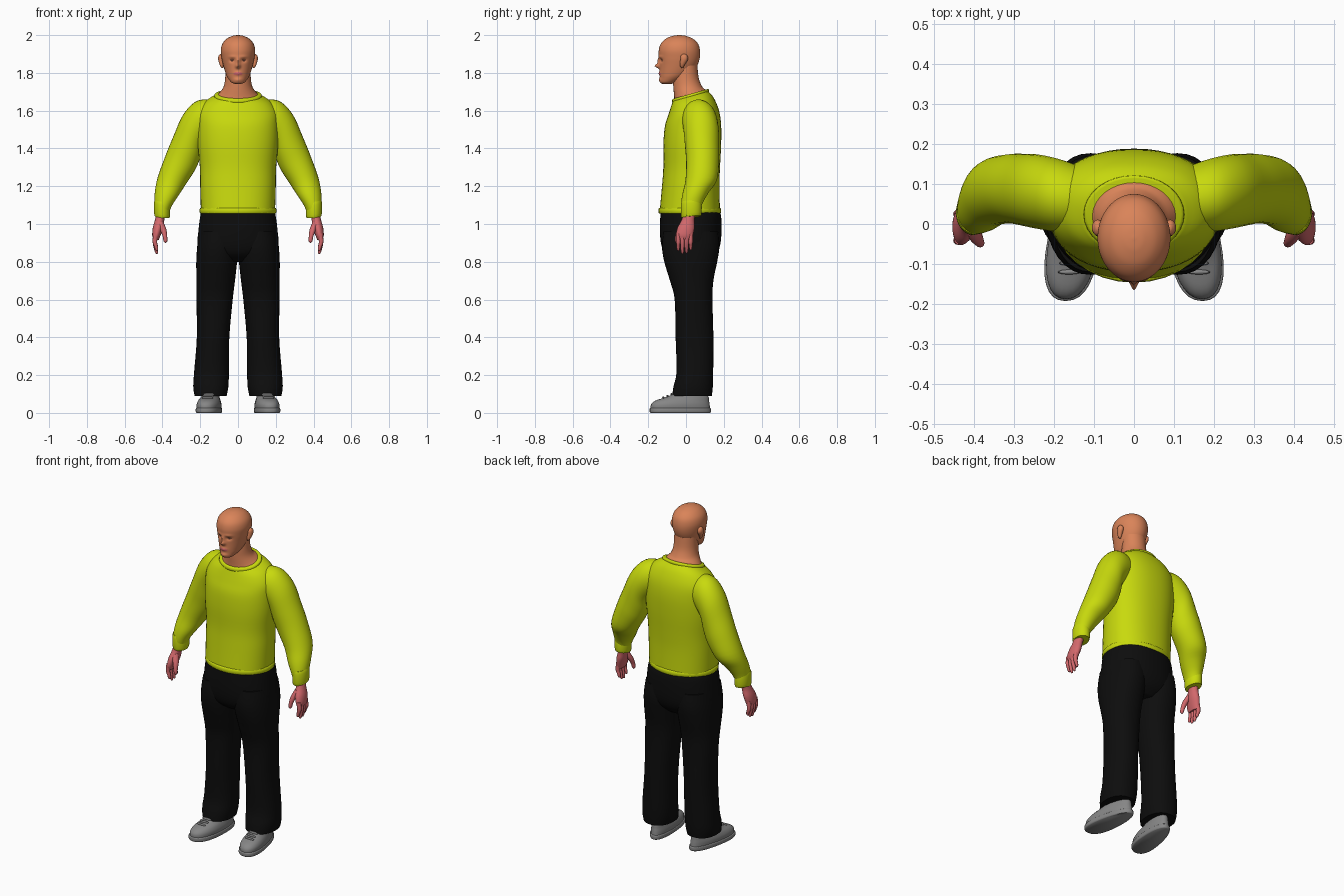
import bpy, bmesh, math
from mathutils import Vector

if "Cube" in bpy.data.objects:
    bpy.data.objects.remove(bpy.data.objects["Cube"], do_unlink=True)


def material(name, red, green, blue):
    mat = bpy.data.materials.new(name)
    mat.use_nodes = True
    mat.diffuse_color = (red, green, blue, 1)
    shader = mat.node_tree.nodes["Principled BSDF"]
    shader.inputs["Base Color"].default_value = mat.diffuse_color
    shader.inputs["Roughness"].default_value = .8
    return mat


SHIRT = material("lime_knit", .58, .7, .004)
SKIN = material("tan_skin", .7, .23, .1)
PINK = material("pink_skin", .65, .14, .15)
BLACK = material("black_cloth", .004, .004, .004)
GREY = material("grey_leather", .24, .24, .24)
DARK = material("dark_brown", .08, .03, .02)


def ring(z, width, depth, y=0, x=0, tilt=0, slope=0):
    """Oval cross-section: half sizes, centre, sideways tilt, rise to the back."""
    return Vector((x, y, z, width, depth, math.radians(tilt), slope))


def interpolate(rings, steps):
    """Smooth curve through all ring values."""
    last = len(rings) - 1
    result = []
    for i in range(last):
        before, start, end, after = (
            rings[min(max(i + offset, 0), last)] for offset in (-1, 0, 1, 2))
        leave, arrive = (end - before) / 2, (after - start) / 2
        for step in range(steps):
            t = step / steps
            result.append(start + leave * t
                          + (3 * (end - start) - 2 * leave - arrive) * t ** 2
                          + (2 * (start - end) + leave + arrive) * t ** 3)
    return result + [rings[last]]


def loft(name, rings, mat, side=1, segments=32, steps=4, power=1.0, deform=None):
    """Closed smooth skin over a stack of rings, mirrored when side is negative."""
    bm = bmesh.new()
    loops = []
    for x, y, z, width, depth, tilt, slope in interpolate(rings, steps):
        loop = []
        for k in range(segments):
            angle = math.tau * k / segments
            u, v = math.cos(angle), math.sin(angle)
            u = math.copysign(abs(u) ** power, u) * width
            v = math.copysign(abs(v) ** power, v) * depth
            point = Vector((x + u * math.cos(tilt), y + v,
                            z + u * math.sin(tilt) + v * slope))
            if deform:
                deform(point)
            point.x *= side
            loop.append(bm.verts.new(point))
        loops.append(loop)
    for low, high in zip(loops, loops[1:]):
        for k in range(segments):
            n = (k + 1) % segments
            bm.faces.new((low[k], low[n], high[n], high[k]))
    bm.faces.new(loops[0])
    bm.faces.new(loops[-1])
    bmesh.ops.recalc_face_normals(bm, faces=bm.faces)
    mesh = bpy.data.meshes.new(name)
    bm.to_mesh(mesh)
    bm.free()
    mesh.materials.append(mat)
    obj = bpy.data.objects.new(name, mesh)
    bpy.context.collection.objects.link(obj)
    bpy.ops.object.select_all(action="DESELECT")
    obj.select_set(True)
    bpy.context.view_layer.objects.active = obj
    bpy.ops.object.shade_smooth_by_angle(angle=math.radians(50))
    return obj


def band(name, z, width, depth, height, bulge, side=1, **placement):
    """Rounded knitted edge around an opening."""
    rows = [(-.5, 0), (-.3, bulge), (.3, bulge), (.5, 0)]
    loft(name, [ring(z + level * height, width + extra, depth + extra, **placement)
                for level, extra in rows], SHIRT, side, steps=2)


# Sweater body with hem and collar
loft("sweater_body", [
    ring(1.06, .196, .16, y=.02), ring(1.2, .2, .152, y=.025),
    ring(1.3, .202, .15, y=.03), ring(1.42, .213, .153, y=.033),
    ring(1.52, .215, .149, y=.037, slope=.03), ring(1.59, .21, .134, y=.04, slope=.1),
    ring(1.645, .175, .113, y=.034, slope=.2), ring(1.676, .125, .094, y=.024, slope=.28),
], SHIRT, segments=48, power=.9)
band("sweater_hem", 1.07, .198, .161, height=.03, bulge=.005, y=.02)
band("sweater_collar", 1.677, .118, .09, height=.024, bulge=.007, y=.024, slope=.28)

# Neck
loft("neck", [
    ring(1.678, .115, .086, y=.024, slope=.28), ring(1.695, .098, .083, y=.02, slope=.2),
    ring(1.725, .077, .077, y=.01), ring(1.77, .068, .068), ring(1.84, .066, .06),
], SKIN)


def bump(point, x, z, spread_x, spread_z, push):
    """Soft symmetrical swelling (or hollow) on the front of the face."""
    across = (abs(point.x) - x) / spread_x
    upward = (point.z - z) / spread_z
    point.y -= push * math.exp(-across ** 2 - upward ** 2)


def face_relief(point):
    if point.y > -.05:
        return
    # Nose tip and bridge
    bump(point, 0, 1.836, .011, .011, .024)
    bump(point, 0, 1.86, .01, .02, .01)
    # Eye sockets and brows
    bump(point, .03, 1.866, .014, .01, -.01)
    bump(point, .03, 1.885, .02, .007, .004)
    # Lips and chin
    bump(point, 0, 1.797, .02, .01, .006)
    bump(point, 0, 1.763, .02, .01, .006)


def inside_oval(point, x, z, width, height):
    return math.hypot((abs(point.x) - x) / width, (point.z - z) / height) < 1


# Head with coloured eyes and lips
head = loft("head", [
    ring(1.742, .018, .025, y=-.1), ring(1.75, .036, .043, y=-.094),
    ring(1.775, .055, .068, y=-.07), ring(1.8, .066, .086, y=-.053),
    ring(1.84, .078, .1, y=-.04), ring(1.88, .087, .108, y=-.035),
    ring(1.92, .091, .109, y=-.035), ring(1.955, .082, .098, y=-.035),
    ring(1.982, .058, .07, y=-.035), ring(1.996, .028, .034, y=-.035),
    ring(2, .004, .004, y=-.035),
], SKIN, segments=96, steps=8, deform=face_relief)
head.data.materials.append(DARK)
head.data.materials.append(PINK)
for face in head.data.polygons:
    if face.center.y < -.06:
        if inside_oval(face.center, x=.032, z=1.866, width=.013, height=.004):
            face.material_index = 1
        elif inside_oval(face.center, x=0, z=1.796, width=.024, height=.008):
            face.material_index = 2


def shape_shoe(point):
    """Widen the toe and turn it outwards."""
    point.x = point.x * (1 - 1.1 * point.y) + .146 - .13 * point.y


for side, label in ((1, "left"), (-1, "right")):
    # Ear
    loft(label + "_ear", [
        ring(1.826, .004, .005, x=.082, y=-.02), ring(1.84, .01, .012, x=.086, y=-.02),
        ring(1.87, .015, .02, x=.09, y=-.01), ring(1.89, .013, .018, x=.09, y=-.01),
        ring(1.9, .004, .006, x=.09, y=-.01),
    ], SKIN, side, segments=16)

    # Sleeve and cuff
    loft(label + "_sleeve", [
        ring(1.575, .08, .07, x=.1, y=.06, tilt=80),
        ring(1.555, .104, .09, x=.18, y=.07, tilt=74),
        ring(1.5, .102, .093, x=.235, y=.08, tilt=62),
        ring(1.41, .092, .09, x=.27, y=.085, tilt=41),
        ring(1.325, .087, .087, x=.305, y=.088, tilt=25),
        ring(1.23, .077, .083, x=.35, y=.08, tilt=14),
        ring(1.16, .063, .07, x=.378, y=.05, tilt=10, slope=.1),
        ring(1.1, .046, .056, x=.397, y=.03, tilt=8, slope=.1),
        ring(1.045, .037, .048, x=.406, y=.025, tilt=6, slope=.1),
    ], SHIRT, side)
    band(label + "_cuff", 1.08, .039, .051, height=.085, bulge=.004, side=side,
         x=.402, y=.028, tilt=7, slope=.1)

    # Palm
    loft(label + "_palm", [
        ring(1.06, .025, .032, x=.407, y=.02), ring(1.02, .025, .034, x=.415, y=.01),
        ring(.98, .027, .045, x=.424), ring(.94, .022, .045, x=.432, y=-.008),
        ring(.915, .013, .037, x=.433, y=-.008),
    ], PINK, side)

    # Four fingers side by side, then the thumb
    for i, (finger, tip) in enumerate((("index", .858), ("middle", .842),
                                       ("ring", .845), ("little", .862))):
        y = -.041 + .022 * i
        loft(f"{label}_{finger}_finger", [
            ring(.95, .013, .011, x=.436, y=y), ring(.905, .012, .011, x=.44, y=y),
            ring(tip + .02, .01, .009, x=.433, y=y),
            ring(tip + .004, .007, .006, x=.43, y=y),
            ring(tip, .002, .002, x=.43, y=y),
        ], PINK, side, segments=12)
    loft(label + "_thumb", [
        ring(1.01, .018, .02, x=.412, y=-.01), ring(.97, .017, .018, x=.396, y=-.03),
        ring(.935, .012, .013, x=.387, y=-.044), ring(.91, .01, .01, x=.384, y=-.048),
        ring(.9, .003, .003, x=.384, y=-.048),
    ], PINK, side, segments=12)

    # Trouser leg
    loft(label + "_trouser_leg", [
        ring(.96, .1, .145, x=.105, y=.025), ring(.88, .108, .152, x=.108, y=.025),
        ring(.8, .108, .14, x=.113, y=.025), ring(.7, .102, .115, x=.118, y=.03),
        ring(.6, .096, .1, x=.124, y=.04), ring(.4, .086, .1, x=.132, y=.045),
        ring(.22, .092, .097, x=.14, y=.047), ring(.14, .093, .104, x=.144, y=.038),
        ring(.09, .085, .105, x=.145, y=.032),
    ], BLACK, side, power=.9)

    # Shoe: sole, upper and laces
    loft(label + "_shoe_sole", [
        ring(0, .058, .158, y=-.03), ring(.006, .062, .162, y=-.03),
        ring(.022, .062, .162, y=-.03), ring(.026, .058, .158, y=-.03),
    ], GREY, side, power=.85, deform=shape_shoe)
    loft(label + "_shoe_upper", [
        ring(.02, .058, .158, y=-.03), ring(.045, .059, .155, y=-.03),
        ring(.065, .054, .142, y=-.02), ring(.082, .047, .115, y=.005),
        ring(.1, .042, .09, y=.02), ring(.125, .038, .075, y=.03),
    ], GREY, side, power=.9, deform=shape_shoe)
    for i in range(3):
        y, z = -.12 + .022 * i, .076 + .009 * i
        loft(f"{label}_lace_{i + 1}", [
            ring(z, .024, .005, y=y), ring(z + .006, .026, .006, y=y),
            ring(z + .01, .02, .003, y=y),
        ], GREY, side, segments=16, steps=2, deform=shape_shoe)

# Trouser seat
loft("trouser_seat", [
    ring(1.075, .19, .154, y=.02), ring(1.04, .2, .161, y=.025),
    ring(.96, .21, .163, y=.025), ring(.89, .213, .156, y=.025),
    ring(.84, .18, .135, y=.025), ring(.8, .1, .09, y=.03),
], BLACK, segments=48, power=.9)
